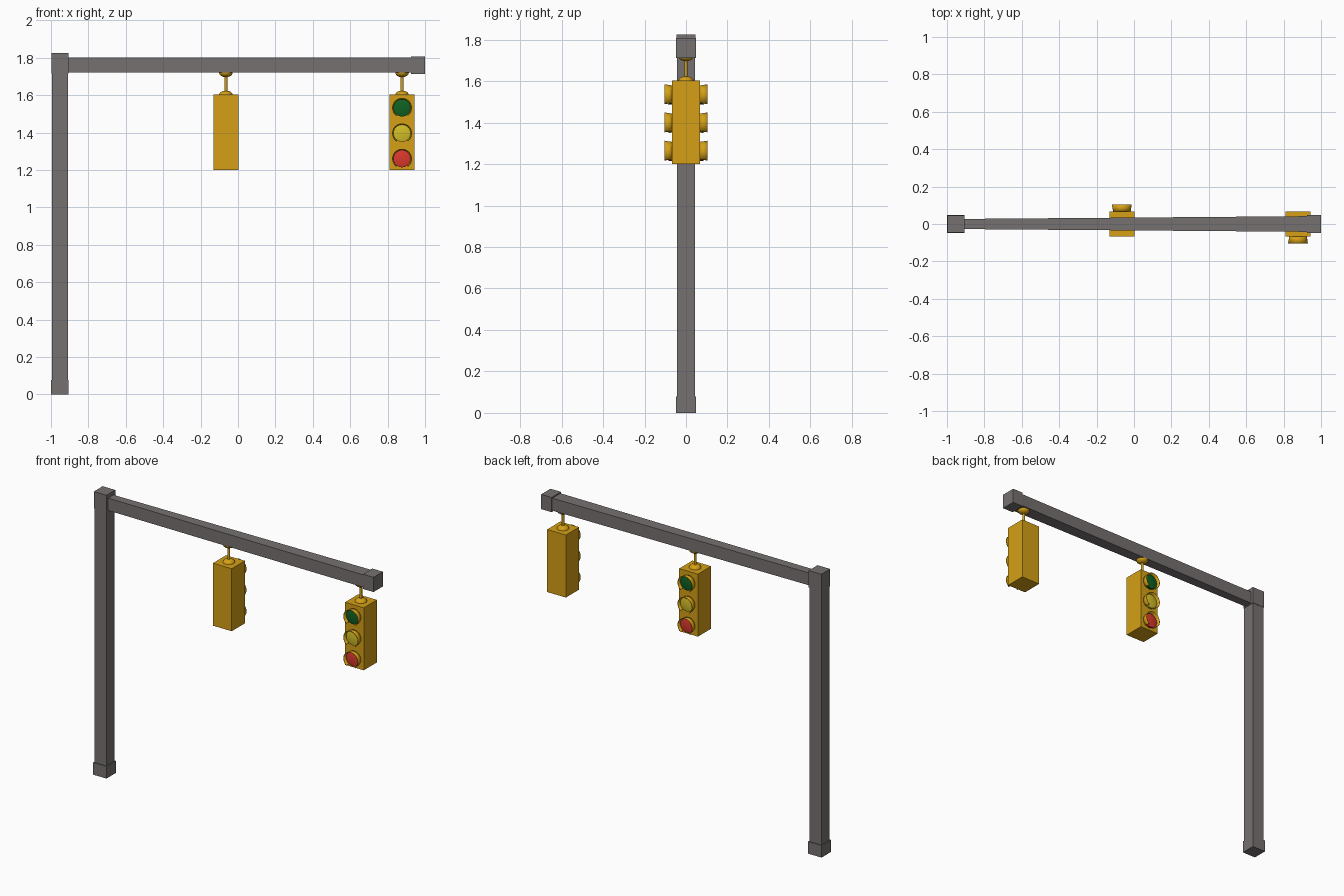
import bpy, bmesh, math
from mathutils import Matrix

if "Cube" in bpy.data.objects:
    bpy.data.objects.remove(bpy.data.objects["Cube"])


def material(name, r, g, b):
    m = bpy.data.materials.new(name)
    m.diffuse_color = (r, g, b, 1)
    m.use_nodes = True
    m.node_tree.nodes["Principled BSDF"].inputs["Base Color"].default_value = m.diffuse_color
    return m


STEEL = material("steel_grey", 0.18, 0.165, 0.16)
GOLD = material("signal_yellow", 0.66, 0.35, 0.008)
LENSES = [("green", 1.532, material("green_glass", 0.005, 0.12, 0.015)),
          ("amber", 1.396, material("amber_glass", 0.65, 0.52, 0.02)),
          ("red", 1.26, material("red_glass", 0.7, 0.04, 0.025))]


def finish(name, bm, mat, smooth=False, matrix=None):
    bmesh.ops.recalc_face_normals(bm, faces=bm.faces)
    me = bpy.data.meshes.new(name)
    bm.to_mesh(me)
    bm.free()
    me.materials.append(mat)
    ob = bpy.data.objects.new(name, me)
    bpy.context.collection.objects.link(ob)
    if matrix:
        ob.matrix_world = matrix
    if smooth:
        bpy.ops.object.select_all(action='DESELECT')
        ob.select_set(True)
        bpy.context.view_layer.objects.active = ob
        bpy.ops.object.shade_smooth_by_angle(angle=math.radians(40))
    return ob


def box(name, x0, x1, half_y, z0, z1, mat, half_y_left=None):
    """Box centred on y; half_y_left narrows the left end."""
    bm = bmesh.new()
    bmesh.ops.create_cube(bm, size=1)
    for v in bm.verts:
        hy = half_y_left if half_y_left and v.co.x < 0 else half_y
        v.co = (x0 if v.co.x < 0 else x1, math.copysign(hy, v.co.y),
                z0 if v.co.z < 0 else z1)
    return finish(name, bm, mat)


def lathe(name, profile, mat, matrix, start=0, sweep=2 * math.pi, steps=32, wall=0):
    """Revolve (radius, height) points about local z."""
    bm = bmesh.new()
    vs = [bm.verts.new((r, 0, z)) for r, z in profile]
    es = [bm.edges.new(p) for p in zip(vs, vs[1:])]
    bmesh.ops.rotate(bm, verts=vs, cent=(0, 0, 0), matrix=Matrix.Rotation(start, 3, 'Z'))
    bmesh.ops.spin(bm, geom=vs + es, cent=(0, 0, 0), axis=(0, 0, 1),
                   angle=sweep, steps=steps)
    bmesh.ops.remove_doubles(bm, verts=bm.verts, dist=1e-5)
    ob = finish(name, bm, mat, True, matrix)
    if wall:
        mod = ob.modifiers.new("wall", 'SOLIDIFY')
        mod.thickness = wall
        mod.offset = -1
    return ob


# Pole and tapered arm
box("pole", -0.995, -0.91, 0.0425, 0, 1.80, STEEL)
box("pole_base", -1.0, -0.905, 0.0475, 0, 0.078, STEEL)
box("pole_cap", -0.997, -0.907, 0.045, 1.715, 1.825, STEEL)
box("arm", -0.93, 0.95, 0.042, 1.72, 1.80, STEEL, half_y_left=0.027)
box("arm_end_block", 0.925, 1.0, 0.0475, 1.712, 1.807, STEEL)


def signal(label, x, turn):
    box(label + "_housing", x - 0.067, x + 0.067, 0.067, 1.20, 1.603, GOLD)
    # Hanger rod with a dome at each end
    at = Matrix.Translation((x, 0, 0))
    lathe(label + "_hanger_rod", [(0, 1.6), (0.008, 1.6), (0.008, 1.725), (0, 1.725)],
          GOLD, at, steps=16)
    arc = [(0.036 * math.cos(a), 0.022 * math.sin(a))
           for a in (math.pi / 2 * i / 6 for i in range(7))]
    arc[-1] = (0, 0.022)
    lathe(label + "_lower_dome", [(0, 1.6)] + [(r, 1.602 + h) for r, h in arc], GOLD, at)
    lathe(label + "_upper_dome", [(0, 1.722)] + [(r, 1.72 - h * 1.1) for r, h in arc], GOLD, at)
    # Lenses and flared visors, open underneath
    for colour, z, mat in LENSES:
        m = (Matrix.Translation((x, 0, z)) @ Matrix.Rotation(turn, 4, 'Z')
             @ Matrix.Rotation(math.pi / 2, 4, 'X'))
        lathe(f"{label}_{colour}_lens",
              [(0.043, 0.06), (0.046, 0.084), (0.035, 0.087), (0, 0.089)], mat, m)
        gap = math.radians(36)
        lathe(f"{label}_{colour}_visor", [(0.046, 0.06), (0.053, 0.104)], GOLD, m,
              -math.pi / 2 + gap, 2 * (math.pi - gap), 28, wall=0.003)


signal("inner_signal", -0.065, math.pi)
signal("outer_signal", 0.877, 0)
